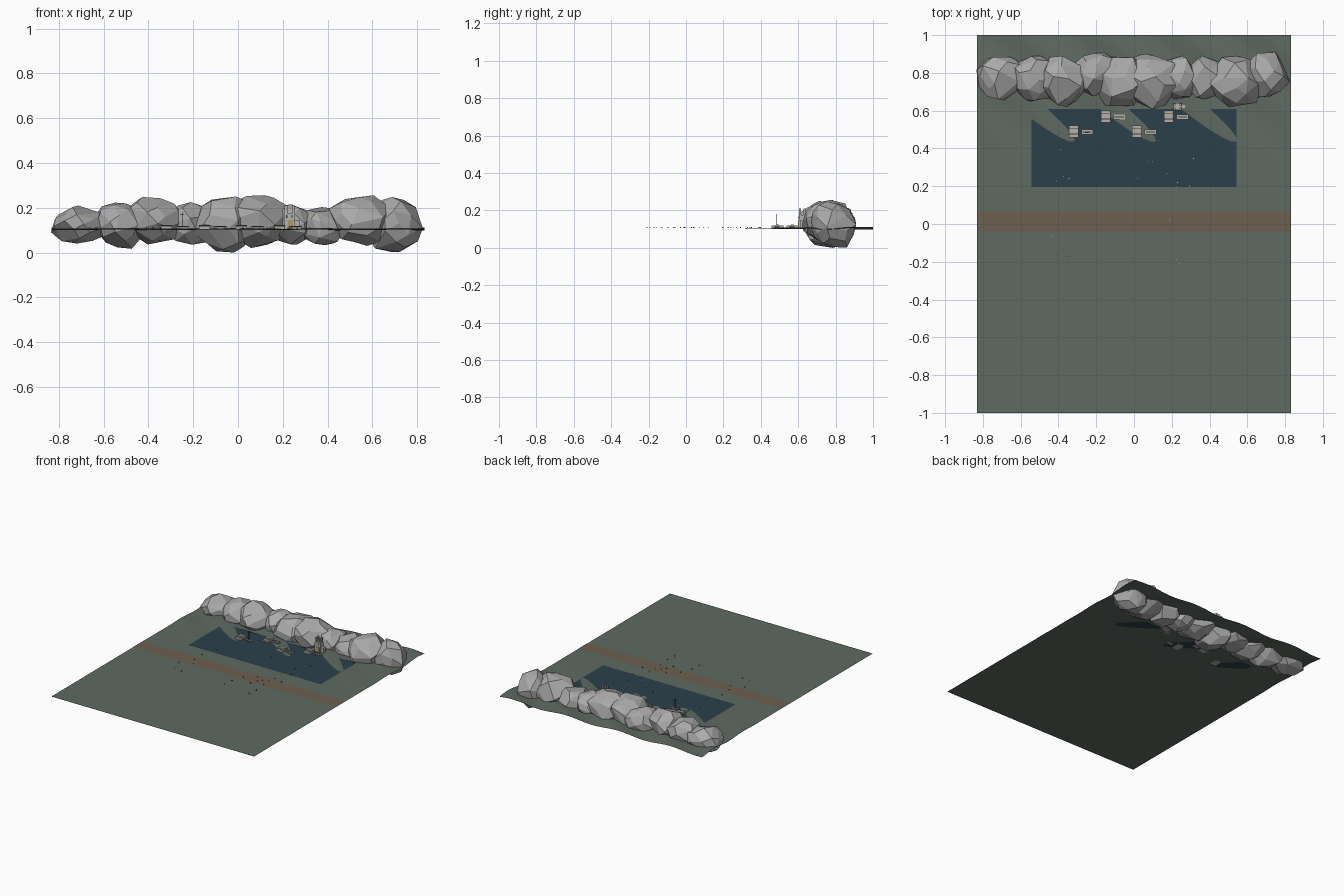
import bpy, bmesh, math, random
from mathutils import Vector

if "Cube" in bpy.data.objects:
    bpy.data.objects.remove(bpy.data.objects["Cube"])

random.seed(7)
LEVEL = 0.105


def material(name, rgb):
    m = bpy.data.materials.new(name)
    m.diffuse_color = (*rgb, 1)
    m.use_nodes = True
    m.node_tree.nodes["Principled BSDF"].inputs["Base Color"].default_value = m.diffuse_color
    return m


GRASS = material("moss_green", (0.115, 0.143, 0.122))
WATER = material("deep_water", (0.024, 0.051, 0.071))
EARTH = material("brown_earth", (0.150, 0.115, 0.080))
ROCK = material("rock_grey", (0.40, 0.40, 0.40))
STONE = material("pale_stone", (0.45, 0.44, 0.41))
WOOD = material("dark_wood", (0.06, 0.045, 0.03))
GOLD = material("warm_door", (0.42, 0.32, 0.14))
CLOTH = material("pale_cloth", (0.60, 0.58, 0.52))


def finish(bm, name, mat):
    me = bpy.data.meshes.new(name)
    bm.to_mesh(me)
    bm.free()
    me.materials.append(mat)
    ob = bpy.data.objects.new(name, me)
    bpy.context.collection.objects.link(ob)
    return ob


def add_box(bm, lo, hi):
    vs = bmesh.ops.create_cube(bm, size=1)["verts"]
    for v in vs:
        v.co = Vector([l + (c + 0.5) * (h - l) for l, h, c in zip(lo, hi, v.co)])


def boxes(name, mat, items):
    bm = bmesh.new()
    for lo, hi in items:
        add_box(bm, lo, hi)
    return finish(bm, name, mat)


def height(x, y):
    # flat plain that turns into diagonal ridges towards the back
    amp = 0.0075 * min(1, max(0, (y - 0.3) / 0.5))
    return LEVEL + amp * math.cos(math.tau * (x + 0.01 + 1.2 * (y - 0.53)) / 0.43)


def sheet(name, mat, x, y0, y1, nx, ny, fn):
    bm = bmesh.new()
    bmesh.ops.create_grid(bm, x_segments=nx, y_segments=ny, size=1)
    for v in bm.verts:
        px, py = v.co.x * x, y0 + (v.co.y + 1) / 2 * (y1 - y0)
        v.co = (px, py, fn(px, py))
    ob = finish(bm, name, mat)
    for p in ob.data.polygons:
        p.use_smooth = True
    return ob


# Terrain, road and lake
sheet("ground", GRASS, 0.832, -1, 1, 84, 100, height)
sheet("road", EARTH, 0.832, -0.04, 0.07, 1, 1, lambda x, y: LEVEL + 0.001)
sheet("lake", WATER, 0.543, 0.195, 0.61, 1, 1, lambda x, y: LEVEL + 0.002)


# Faceted boulders forming the cliff wall
def boulder(name, centre, radii, n=36):
    bm = bmesh.new()
    turn = random.uniform(0, 6)
    for i in range(n):
        z = 1 - 2 * (i + 0.5) / n
        a = i * 2.39996 + turn + random.uniform(-0.3, 0.3)
        r = math.sqrt(1 - z * z)
        k = random.uniform(0.86, 1.1)
        bm.verts.new((r * math.cos(a) * k, r * math.sin(a) * k, z * k))
    res = bmesh.ops.convex_hull(bm, input=bm.verts[:])
    bad = {g for g in res["geom_interior"] + res["geom_unused"]
           if isinstance(g, bmesh.types.BMVert)}
    bmesh.ops.delete(bm, geom=list(bad), context="VERTS")
    bmesh.ops.dissolve_limit(bm, angle_limit=math.radians(13),
                             verts=bm.verts[:], edges=bm.edges[:])
    # fit the stone exactly to its size
    for ax in range(3):
        lo = min(v.co[ax] for v in bm.verts)
        hi = max(v.co[ax] for v in bm.verts)
        for v in bm.verts:
            t = (v.co[ax] - lo) / (hi - lo) * 2 - 1
            v.co[ax] = centre[ax] + t * radii[ax]
    bmesh.ops.recalc_face_normals(bm, faces=bm.faces[:])
    finish(bm, name, ROCK)


STONES = [
    (-0.71, 0.77, 0.125, 0.125, 0.115, 0.085),
    (-0.52, 0.77, 0.120, 0.120, 0.120, 0.103),
    (-0.36, 0.755, 0.142, 0.130, 0.135, 0.106),
    (-0.21, 0.79, 0.130, 0.120, 0.115, 0.095),
    (-0.07, 0.755, 0.125, 0.135, 0.130, 0.125),
    (0.09, 0.755, 0.138, 0.145, 0.148, 0.118),
    (0.24, 0.775, 0.125, 0.100, 0.115, 0.090),
    (0.38, 0.775, 0.118, 0.115, 0.115, 0.085),
    (0.54, 0.755, 0.143, 0.135, 0.135, 0.113),
    (0.70, 0.79, 0.125, 0.125, 0.120, 0.123),
]
for i, s in enumerate(STONES):
    boulder("boulder_%d" % i, s[:3], s[3:])

# Shore huts, each with a moored boat beside it
for i, (x, y) in enumerate([(-0.32, 0.49), (-0.15, 0.57), (0.015, 0.49), (0.185, 0.57)]):
    boxes("hut_%d" % i, STONE,
          [((x - 0.025, y - 0.032, LEVEL - 0.003), (x + 0.025, y + 0.032, 0.119)),
           ((x - 0.025, y - 0.008, 0.119), (x + 0.025, y + 0.008, 0.124))])
    boxes("hut_beam_%d" % i, WOOD,
          [((x - 0.026, y + d - 0.002, 0.118), (x + 0.026, y + d + 0.002, 0.1205))
           for d in (-0.014, 0.014)])
    bx, by = x + 0.072, y - 0.003
    bm = bmesh.new()
    add_box(bm, (bx - 0.031, by - 0.014, 0.106), (bx + 0.031, by + 0.014, 0.116))
    for v in bm.verts:
        if v.co.z < 0.11:
            v.co.x = bx + (v.co.x - bx) * 0.8
            v.co.y = by + (v.co.y - by) * 0.7
    finish(bm, "boat_%d" % i, STONE)
    boxes("boat_deck_%d" % i, WOOD,
          [((bx - 0.024, by - 0.003, 0.116), (bx + 0.024, by + 0.003, 0.118))])
boxes("mast", WOOD, [((-0.251, 0.481, 0.11), (-0.247, 0.485, 0.18)),
                     ((-0.26, 0.482, 0.168), (-0.238, 0.484, 0.171))])

# Gatehouse in front of the cliff
boxes("gatehouse", STONE,
      [((0.207, 0.603, 0.1), (0.253, 0.64, 0.175)),
       ((0.253, 0.61, 0.1), (0.275, 0.635, 0.145))])
boxes("gate_turrets", STONE,
      [((x - 0.006, y - 0.006, 0.175), (x + 0.006, y + 0.006, 0.21))
       for x in (0.214, 0.246) for y in (0.61, 0.633)])
boxes("gate_door", GOLD, [((0.224, 0.600, 0.105), (0.246, 0.604, 0.145))])
boxes("gate_windows", WOOD, [((x, 0.601, 0.155), (x + 0.006, 0.604, 0.168))
                             for x in (0.214, 0.238)])

# Tiny scattered figures on the plain and lake
spots = [(random.choice((-0.38, 0.04, 0.18, 0.28)) + random.uniform(-0.06, 0.06),
          random.uniform(-0.21, 0.4)) for _ in range(36)]
for name, mat, group in (("pale_figures", CLOTH, spots[::2]),
                         ("dark_figures", WOOD, spots[1::2])):
    boxes(name, mat, [((x - 0.002, y - 0.002, LEVEL), (x + 0.002, y + 0.002, LEVEL + 0.006))
                      for x, y in group])
